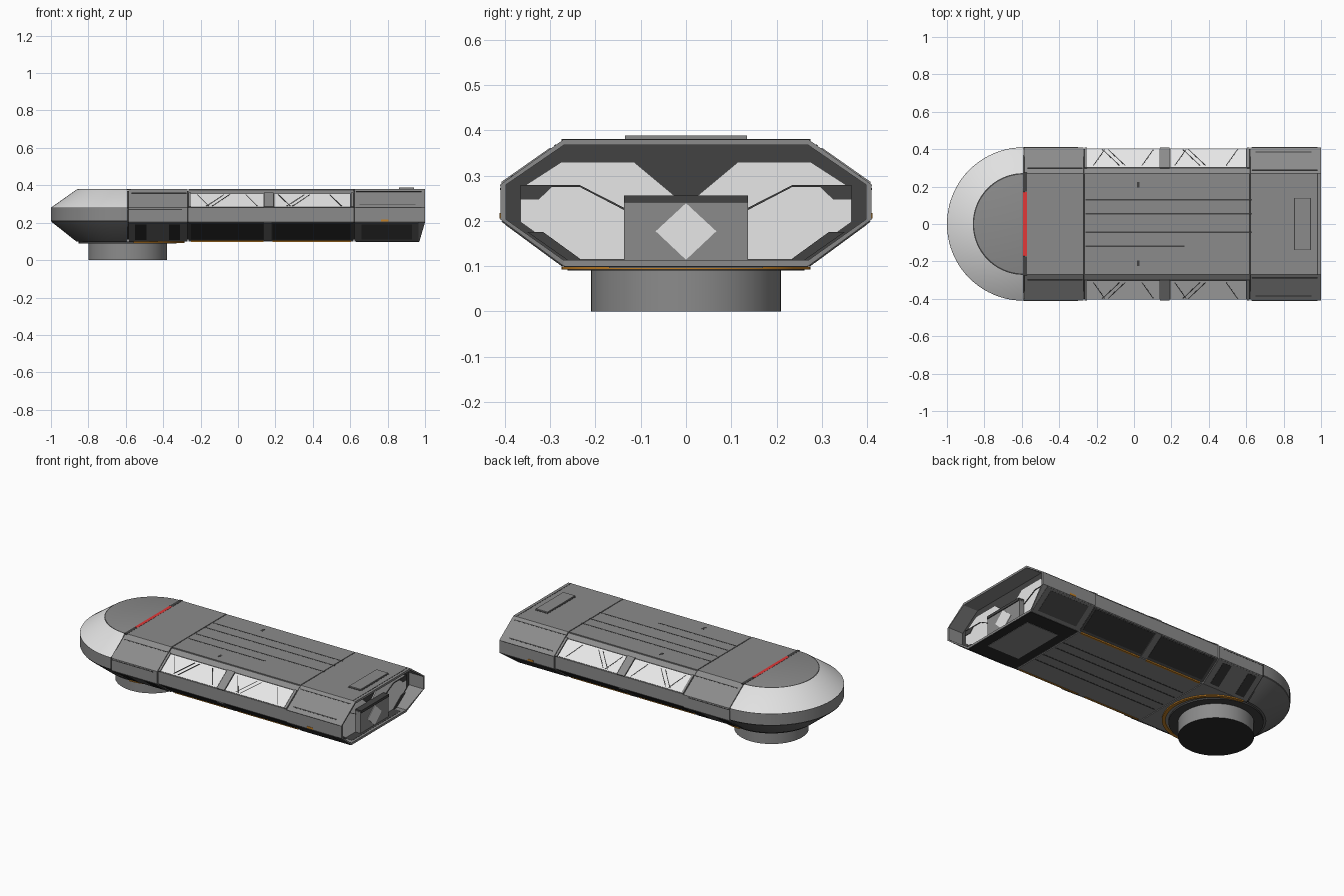
import bpy, bmesh, math
from mathutils import Vector

if "Cube" in bpy.data.objects:
    bpy.data.objects.remove(bpy.data.objects["Cube"])


def mat(name, r, g, b):
    m = bpy.data.materials.new(name)
    m.diffuse_color = (r, g, b, 1)
    m.use_nodes = True
    m.node_tree.nodes["Principled BSDF"].inputs["Base Color"].default_value = m.diffuse_color
    return m


GREY = mat("hull grey", 0.26, 0.26, 0.26)
LOWER = mat("lower grey", 0.13, 0.13, 0.13)
DARK = mat("trim dark grey", 0.055, 0.055, 0.055)
BLACK = mat("dark glass", 0.025, 0.025, 0.025)
GLASS = mat("pale glass", 0.8, 0.8, 0.8)
BAND = mat("nose light grey", 0.75, 0.75, 0.75)
ORANGE = mat("orange", 0.55, 0.22, 0.02)
RED = mat("red", 0.75, 0.04, 0.04)


def finish(name, bm, mats, smooth=False):
    bmesh.ops.recalc_face_normals(bm, faces=bm.faces)
    me = bpy.data.meshes.new(name)
    bm.to_mesh(me)
    bm.free()
    for m in mats:
        me.materials.append(m)
    ob = bpy.data.objects.new(name, me)
    bpy.context.collection.objects.link(ob)
    if smooth:
        bpy.ops.object.select_all(action='DESELECT')
        ob.select_set(True)
        bpy.context.view_layer.objects.active = ob
        bpy.ops.object.shade_smooth_by_angle(angle=math.radians(25))
    return ob


def solid(name, pairs, m):
    """Join pairs of matching outlines into closed solids."""
    bm = bmesh.new()
    for a, b in pairs:
        va = [bm.verts.new(p) for p in a]
        vb = [bm.verts.new(p) for p in b]
        bm.faces.new(va)
        bm.faces.new(vb[::-1])
        for i in range(len(va)):
            j = (i + 1) % len(va)
            bm.faces.new((va[i], vb[i], vb[j], va[j]))
    return finish(name, bm, [m])


def prism(name, pts, x0, x1, m, mirror=False):
    """Extrude a (y, z) outline along x, optionally on both sides."""
    sides = (1, -1) if mirror else (1,)
    solid(name, [([(x0, s * y, z) for y, z in pts], [(x1, s * y, z) for y, z in pts])
                 for s in sides], m)


def boxes(name, specs, m):
    """Boxes given as x0, x1, y0, y1, z0, z1."""
    solid(name, [([(x, y, c) for x, y in ((a, p), (b, p), (b, q), (a, q))],
                  [(x, y, d) for x, y in ((a, p), (b, p), (b, q), (a, q))])
                 for a, b, p, q, c, d in specs], m)


def side(name, polys, face, depth, m):
    """Plates on both flanks: outlines in (x, fraction down the facet)."""
    p, q = Vector(face[0]), Vector(face[1])
    d = q - p
    n = Vector((-d.y, d.x)).normalized()
    pairs = []
    for s in (1, -1):
        for poly in polys:
            loops = []
            for off in (-0.006, depth):
                pts = [(x, p + d * t + n * off) for x, t in poly]
                loops.append([(x, s * v.x, v.y) for x, v in pts])
            pairs.append(loops)
    solid(name, pairs, m)


def rect(x0, x1, t0, t1):
    return [(x0, t0), (x1, t0), (x1, t1), (x0, t1)]


def revolve(name, prof, a0, a1, n, mats, idx, cx=-0.59):
    """Sweep an (r, z) profile around the nose axis."""
    bm = bmesh.new()
    rows = []
    for k in range(n + 1):
        a = math.radians(a0 + (a1 - a0) * k / n)
        rows.append([bm.verts.new((cx + r * math.cos(a), r * math.sin(a), z)) for r, z in prof])
    for u, v in zip(rows, rows[1:]):
        for i in range(len(prof) - 1):
            bm.faces.new((u[i], v[i], v[i + 1], u[i + 1])).material_index = idx[i]
    bmesh.ops.remove_doubles(bm, verts=bm.verts, dist=1e-5)
    return finish(name, bm, mats, True)


def outline(i):
    half = [(0.27, 0.38 - i), (0.41 - i, 0.28), (0.41 - i, 0.203), (0.27, 0.10 + i)]
    return half + [(-y, z) for y, z in reversed(half)]


# hull: dark core seen in the seams, with three outer sections
prism("hull_core", outline(0.01), -0.60, 0.89, DARK)
prism("front_hull", outline(0), -0.586, -0.27, GREY)
prism("middle_hull", outline(0.006), -0.265, 0.618, GREY)
prism("rear_hull", outline(0), 0.623, 0.895, GREY)

# open rear collar, lower edge set slightly back
bm = bmesh.new()
loops = []
for inset, end in ((0, 0), (0, 1), (0.013, 1), (0.013, 0)):
    loops.append([bm.verts.new(((1.0 if z > 0.15 else 0.97) if end else 0.885, y, z))
                  for y, z in outline(inset)])
for a, b in zip(loops, loops[1:] + loops[:1]):
    for i in range(8):
        j = (i + 1) % 8
        bm.faces.new((a[i], a[j], b[j], b[i]))
finish("rear_collar", bm, [GREY])

# rounded nose
revolve("nose", [(0, 0.38), (0.265, 0.38), (0.272, 0.378), (0.408, 0.282), (0.41, 0.278),
                 (0.41, 0.212), (0.405, 0.203), (0.275, 0.10), (0, 0.10)],
        90, 270, 40, [GREY, DARK, BAND, LOWER], [0, 1, 2, 1, 0, 1, 3, 3])

# turntable base under the nose
revolve("base_drum", [(0, 0.10), (0.21, 0.10), (0.21, 0.0), (0, 0.0)],
        0, 360, 56, [GREY, BLACK], [0, 0, 1])
revolve("base_collar", [(0.20, 0.10), (0.262, 0.10), (0.262, 0.09), (0.20, 0.09)],
        0, 360, 56, [DARK], [0] * 3)
revolve("base_orange_ring", [(0.255, 0.099), (0.275, 0.099), (0.275, 0.092), (0.255, 0.092)],
        -90, 90, 32, [ORANGE], [0] * 3, -0.56)

# roof details
boxes("middle_roof", [(-0.265, 0.618, -0.268, 0.268, 0.37, 0.38)], GREY)
boxes("red_roof_strip", [(-0.593, -0.573, -0.17, 0.17, 0.375, 0.381)], RED)
boxes("roof_strip_ends", [(-0.593, -0.573, s * 0.225 - 0.05, s * 0.225 + 0.05, 0.375, 0.381)
                          for s in (1, -1)], DARK)
boxes("roof_grooves", [(-0.26, 0.63, y - 0.004, y + 0.004, 0.37, 0.3808)
                       for y in (0.13, 0.055, -0.045)]
      + [(-0.26, 0.27, -0.124, -0.116, 0.37, 0.3808)]
      + [(0.015, 0.03, s * 0.21 - 0.015, s * 0.21 + 0.015, 0.37, 0.3808) for s in (1, -1)], DARK)
boxes("roof_hatch_frame", [(0.855, 0.945, -0.14, 0.14, 0.378, 0.381)], DARK)
boxes("roof_hatch", [(0.86, 0.94, -0.135, 0.135, 0.378, 0.388)], GREY)
boxes("roof_rear_line", [(0.978, 0.984, -0.27, 0.27, 0.375, 0.3808)], DARK)

# upper flank: windows, pillars, trim
UP = ((0.27, 0.374), (0.404, 0.28))
UPO = ((0.27, 0.38), (0.41, 0.28))
side("window_frames", [rect(-0.26, 0.614, 0.2, 0.98)], UP, 0.002, DARK)
side("side_windows", [rect(-0.25, 0.135, 0.25, 0.98), rect(0.195, 0.6, 0.25, 0.98)],
     UP, 0.004, GLASS)
side("window_pillars", [rect(0.14, 0.19, 0.2, 1.0), rect(-0.265, -0.252, 0.2, 1.0),
                        rect(0.604, 0.618, 0.2, 1.0)], UP, 0.007, GREY)
side("window_streaks", [[(x, 0.3), (x + 0.006, 0.3), (x - w + 0.006, 0.93), (x - w, 0.93)]
                        for x, w in ((-0.08, 0.09), (-0.05, 0.09), (0.35, 0.09), (0.38, 0.09))]
     + [[(x, 0.3), (x + 0.005, 0.3), (x + 0.065, 0.93), (x + 0.06, 0.93)]
        for x in (-0.22, 0.04, 0.215, 0.49)], UP, 0.005, DARK)
side("upper_flank_lines", [rect(-0.57, -0.275, 0.2, 0.23), rect(0.63, 0.98, 0.12, 0.15),
                           rect(0.65, 0.95, 0.8, 0.84)], UPO, 0.0012, DARK)

# vertical flank belt
BELT = ((0.41, 0.28), (0.41, 0.203))
side("belt_lines", [rect(-0.59, -0.3, 0.1, 0.16), rect(0.63, 0.98, 0.0, 0.03)],
     BELT, 0.001, DARK)
side("orange_markers", [rect(0.765, 0.805, 0.82, 0.97)], BELT, 0.002, ORANGE)

# lower flank: dark bays
LOW = ((0.404, 0.203), (0.27, 0.106))
LOWO = ((0.41, 0.203), (0.27, 0.10))
side("lower_flank_cover", [rect(-0.265, 0.618, 0.03, 0.99)], LOW, 0.0015, DARK)
side("lower_windows", [rect(-0.25, 0.135, 0.08, 0.92), rect(0.185, 0.605, 0.08, 0.92)],
     LOW, 0.003, BLACK)
side("lower_pillars", [rect(0.14, 0.18, 0.0, 1.0)], LOW, 0.006, LOWER)
side("lower_end_covers", [rect(-0.585, -0.271, 0.03, 0.99), rect(0.626, 0.965, 0.03, 0.99)],
     LOWO, 0.0015, LOWER)
side("lower_end_bays", [rect(-0.55, -0.49, 0.1, 0.9), rect(-0.37, -0.31, 0.1, 0.9)],
     LOWO, 0.003, BLACK)
side("lower_rear_bays", [rect(0.66, 0.93, 0.1, 0.88)], LOWO, 0.003, DARK)

# underside with orange sills along the windows
boxes("middle_underside", [(-0.265, 0.618, -0.268, 0.268, 0.10, 0.11)], GREY)
boxes("orange_sills", [(a, b, s * 0.263 - 0.006, s * 0.263 + 0.006, 0.098, 0.108)
                       for s in (1, -1) for a, b in ((-0.25, 0.135), (0.185, 0.605))], ORANGE)
boxes("underside_grooves", [(-0.25, 0.61, y - 0.004, y + 0.004, 0.099, 0.11)
                            for y in (-0.12, -0.05, 0.05, 0.12)], DARK)
boxes("rear_floor_plate", [(0.63, 0.968, -0.268, 0.268, 0.098, 0.102)], BLACK)
boxes("rear_floor_inset", [(0.69, 0.91, -0.17, 0.17, 0.096, 0.1)], GREY)

# rear wall with glazing either side of the door
prism("rear_wall", outline(0.012), 0.885, 0.90, DARK)
prism("rear_glass", [(0.365, 0.272), (0.275, 0.33), (0.115, 0.33), (0.025, 0.255),
                     (0.13, 0.255), (0.13, 0.115), (0.25, 0.115), (0.365, 0.197)],
      0.89, 0.906, GLASS, True)
prism("rear_glass_bar", [(0.365, 0.279), (0.235, 0.279), (0.135, 0.228), (0.135, 0.223),
                         (0.235, 0.275), (0.365, 0.275)], 0.90, 0.91, DARK, True)
prism("rear_glass_corner", [(0.365, 0.276), (0.295, 0.276), (0.325, 0.247), (0.365, 0.247)],
      0.90, 0.909, DARK, True)
prism("rear_lower_bar", [(0.35, 0.175), (0.315, 0.175), (0.235, 0.117), (0.235, 0.108),
                         (0.26, 0.112)], 0.90, 0.91, DARK, True)
prism("rear_sill", [(-0.24, 0.105), (0.24, 0.105), (0.24, 0.114), (-0.24, 0.114)],
      0.89, 0.955, DARK)
prism("door_block", [(-0.137, 0.11), (0.137, 0.11), (0.137, 0.245), (-0.137, 0.245)],
      0.89, 0.94, GREY)
prism("door_lintel", [(-0.137, 0.24), (0.137, 0.24), (0.137, 0.256), (-0.137, 0.256)],
      0.89, 0.945, DARK)
prism("door_diamond", [(0, 0.114), (0.067, 0.177), (0, 0.239), (-0.067, 0.177)],
      0.93, 0.943, GLASS)
